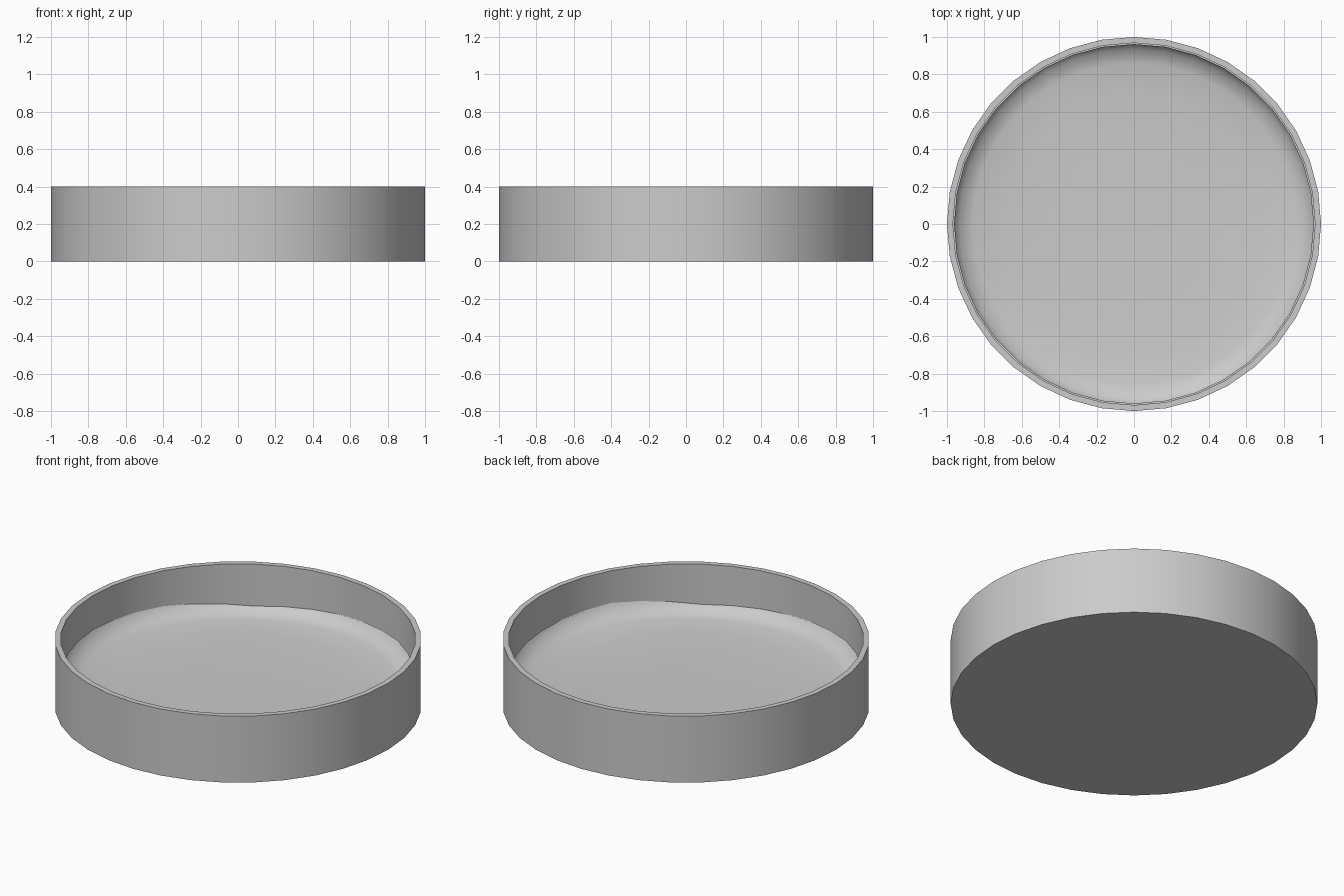
import bpy, bmesh, math

if "Cube" in bpy.data.objects:
    bpy.data.objects.remove(bpy.data.objects["Cube"])

N = 36          # sides of the round dish
FLOOR = 0.10    # height of the filling in the middle
# Height of the filling where it meets the wall, every 30 degrees from +x
EDGE = [0.19, 0.18, 0.20, 0.18, 0.15, 0.19, 0.20, 0.19, 0.20, 0.18, 0.16, 0.21]


def edge_height(t):
    """Interpolated edge height at fraction t of a turn."""
    k = t * len(EDGE)
    i = int(k)
    f = k - i
    return EDGE[i % len(EDGE)] * (1 - f) + EDGE[(i + 1) % len(EDGE)] * f


def ring(bm, radius, height, blend=0.0):
    """One loop of vertices; blend mixes in the uneven edge height."""
    verts = []
    for i in range(N):
        a = 2 * math.pi * i / N
        z = height + blend * (edge_height(i / N) - height)
        verts.append(bm.verts.new((radius * math.cos(a), radius * math.sin(a), z)))
    return verts


def build(name, profile, cap_start):
    """Join rings of (radius, height, blend) and close the ends."""
    bm = bmesh.new()
    loops = [ring(bm, *p) for p in profile]
    for a, b in zip(loops, loops[1:]):
        for i in range(N):
            j = (i + 1) % N
            bm.faces.new((a[i], a[j], b[j], b[i]))
    if cap_start:
        bm.faces.new(list(reversed(loops[0])))
    bm.faces.new(loops[-1])
    mesh = bpy.data.meshes.new(name)
    bm.to_mesh(mesh)
    bm.free()
    obj = bpy.data.objects.new(name, mesh)
    bpy.context.collection.objects.link(obj)
    bpy.ops.object.select_all(action='DESELECT')
    bpy.context.view_layer.objects.active = obj
    obj.select_set(True)
    bpy.ops.object.shade_smooth_by_angle(angle=math.radians(70))


# Thin-walled round dish
build("round_dish", [(1.0, 0.0), (1.0, 0.4), (0.968, 0.4), (0.968, 0.03)], True)

# Uneven filling that climbs slightly up the wall
build("filling", [
    (0.962, FLOOR, 1.0),
    (0.935, FLOOR, 0.5),
    (0.86, FLOOR, 0.28),
    (0.70, FLOOR, 0.1),
    (0.40, FLOOR),
], False)
